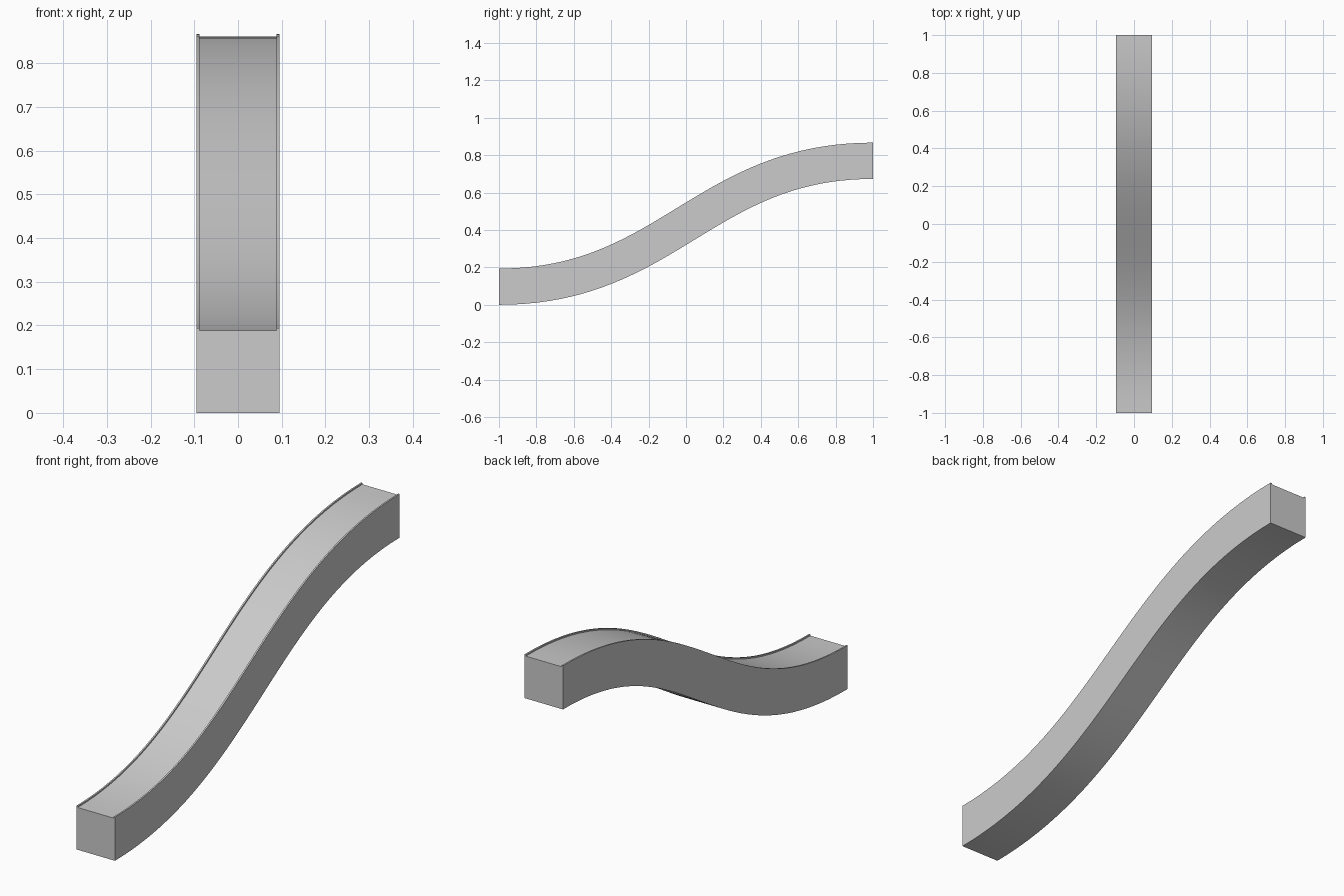
import bpy, bmesh
from mathutils import Vector

if "Cube" in bpy.data.objects:
    bpy.data.objects.remove(bpy.data.objects["Cube"])

SEGMENTS = 40
RISE = 0.673
HALF = 0.097      # half thickness
HANDLE = 0.9      # length of the flat handles of the S curve

# channel cross-section: (x, height from centre line), shallow rims on both sides
half_profile = [(0.095, -HALF), (0.095, HALF), (0.088, HALF), (0.088, HALF - 0.006)]
profile = half_profile + [(-x, h) for x, h in reversed(half_profile)]

p = [Vector((0, -1, HALF)), Vector((0, -1 + HANDLE, HALF)),
     Vector((0, 1 - HANDLE, HALF + RISE)), Vector((0, 1, HALF + RISE))]


def s_curve(t):
    """Point and upward normal on the S-shaped centre line."""
    u = 1 - t
    pos = p[0]*u**3 + p[1]*3*t*u*u + p[2]*3*t*t*u + p[3]*t**3
    d = (p[1]-p[0])*u*u + (p[2]-p[1])*2*t*u + (p[3]-p[2])*t*t
    return pos, Vector((0, -d.z, d.y)).normalized()


# sweep the channel along the curve
bm = bmesh.new()
rings = []
for i in range(SEGMENTS + 1):
    pos, up = s_curve(i / SEGMENTS)
    rings.append([bm.verts.new(pos + up*h + Vector((x, 0, 0))) for x, h in profile])
n = len(profile)
for a, b in zip(rings, rings[1:]):
    for j in range(n):
        k = (j + 1) % n
        bm.faces.new((a[j], a[k], b[k], b[j]))

# end caps
bm.faces.new(rings[0])
bm.faces.new(rings[-1])
bmesh.ops.recalc_face_normals(bm, faces=bm.faces)

mesh = bpy.data.meshes.new("ramp_track")
bm.to_mesh(mesh)
bm.free()
ramp = bpy.data.objects.new("ramp_track", mesh)
bpy.context.collection.objects.link(ramp)
bpy.context.view_layer.objects.active = ramp
ramp.select_set(True)
bpy.ops.object.shade_smooth_by_angle()
